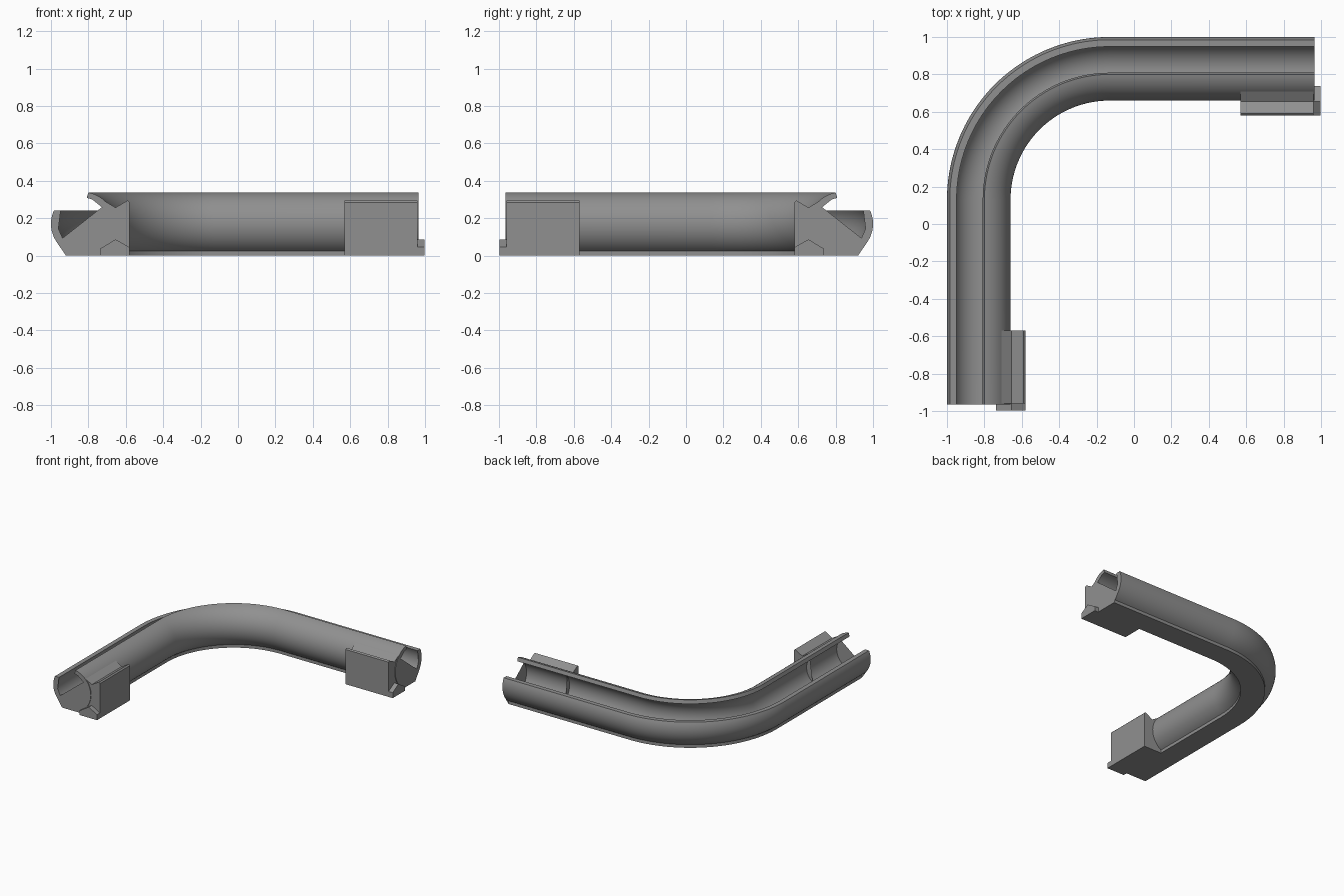
import bpy, bmesh, math

if "Cube" in bpy.data.objects:
    bpy.data.objects.remove(bpy.data.objects["Cube"])

gray = bpy.data.materials.new("mid gray")
gray.diffuse_color = (0.28, 0.28, 0.28, 1)
gray.use_nodes = True
gray.node_tree.nodes["Principled BSDF"].inputs["Base Color"].default_value = gray.diffuse_color

CX, CZ, R_OUT, R_IN = -0.83, 0.17, 0.17, 0.135   # tube centre and radii
BEND, BEND_R, END = 0.13, 0.70, 0.965            # bend centre, bend radius, end of tube


def arc(r, a0, a1, n, cz=CZ):
    """Arc points around the tube centre as (offset from centre line, z)."""
    pts = []
    for i in range(n + 1):
        a = math.radians(a0 + (a1 - a0) * i / n)
        pts.append((r * math.cos(a), cz + r * math.sin(a)))
    return pts


def loft(name, rings):
    """Skin closed rings of points and cap both ends."""
    bm = bmesh.new()
    vs = [[bm.verts.new(p) for p in ring] for ring in rings]
    n = len(vs[0])
    for a, b in zip(vs, vs[1:]):
        for i in range(n):
            j = (i + 1) % n
            bm.faces.new((a[i], a[j], b[j], b[i]))
    caps = [bm.faces.new(vs[0]), bm.faces.new(vs[-1])]
    bmesh.ops.triangulate(bm, faces=caps)
    bmesh.ops.recalc_face_normals(bm, faces=bm.faces)
    mesh = bpy.data.meshes.new(name)
    bm.to_mesh(mesh)
    bm.free()
    mesh.materials.append(gray)
    ob = bpy.data.objects.new(name, mesh)
    bpy.context.collection.objects.link(ob)
    bpy.ops.object.select_all(action='DESELECT')
    ob.select_set(True)
    bpy.context.view_layer.objects.active = ob
    bpy.ops.object.shade_smooth_by_angle(angle=math.radians(25))
    return ob


# Open channel: outer wall with flat foot, then inner wall back to the start
a_lip = math.degrees(math.asin(0.07 / R_OUT))
a_foot = math.degrees(math.acos(0.09 / R_OUT))
profile = arc(R_OUT, 79.8, -a_foot, 28)
profile += [(0.09, 0), (-0.09, 0)]
profile += arc(R_OUT, -180 + a_foot, -180 - a_lip, 18)
profile += arc(R_IN, 180 - 28.8, 360 + 81, 44, 0.175)

# Path stations: straight, quarter bend, straight (point and inward direction)
stations = [((CX, -END), (1, 0))]
for i in range(41):
    a = math.pi - math.pi / 2 * i / 40
    c, s = math.cos(a), math.sin(a)
    stations.append(((-BEND + BEND_R * c, BEND + BEND_R * s), (-c, -s)))
stations.append(((END, -CX), (0, -1)))
loft("curved_channel", [[(p[0] + u * d[0], p[1] + u * d[1], z) for u, z in profile]
                        for p, d in stations])

# Connector block section: notched top, root buried in the channel wall
body = [(-0.58, 0), (-0.58, 0.285), (-0.59, 0.295), (-0.655, 0.257), (-0.718, 0.295)]
body += [(CX + u, z) for u, z in arc(0.155, 46, -52, 12)]
body += [(-0.76, 0)]
# Peaked tongue section
tongue = [(-0.58, 0), (-0.58, 0.045), (-0.655, 0.087), (-0.737, 0.037), (-0.737, 0)]


def connector_part(name, section, y0, y1):
    """Extrude at the front end and mirror across the diagonal to the right end."""
    loft(name + "_front", [[(x, y, z) for x, z in section] for y in (y0, y1)])
    loft(name + "_right", [[(-y, -x, z) for x, z in section] for y in (y0, y1)])


connector_part("connector_block", body, -0.96, -0.57)
connector_part("connector_tongue", tongue, -0.998, -0.95)
